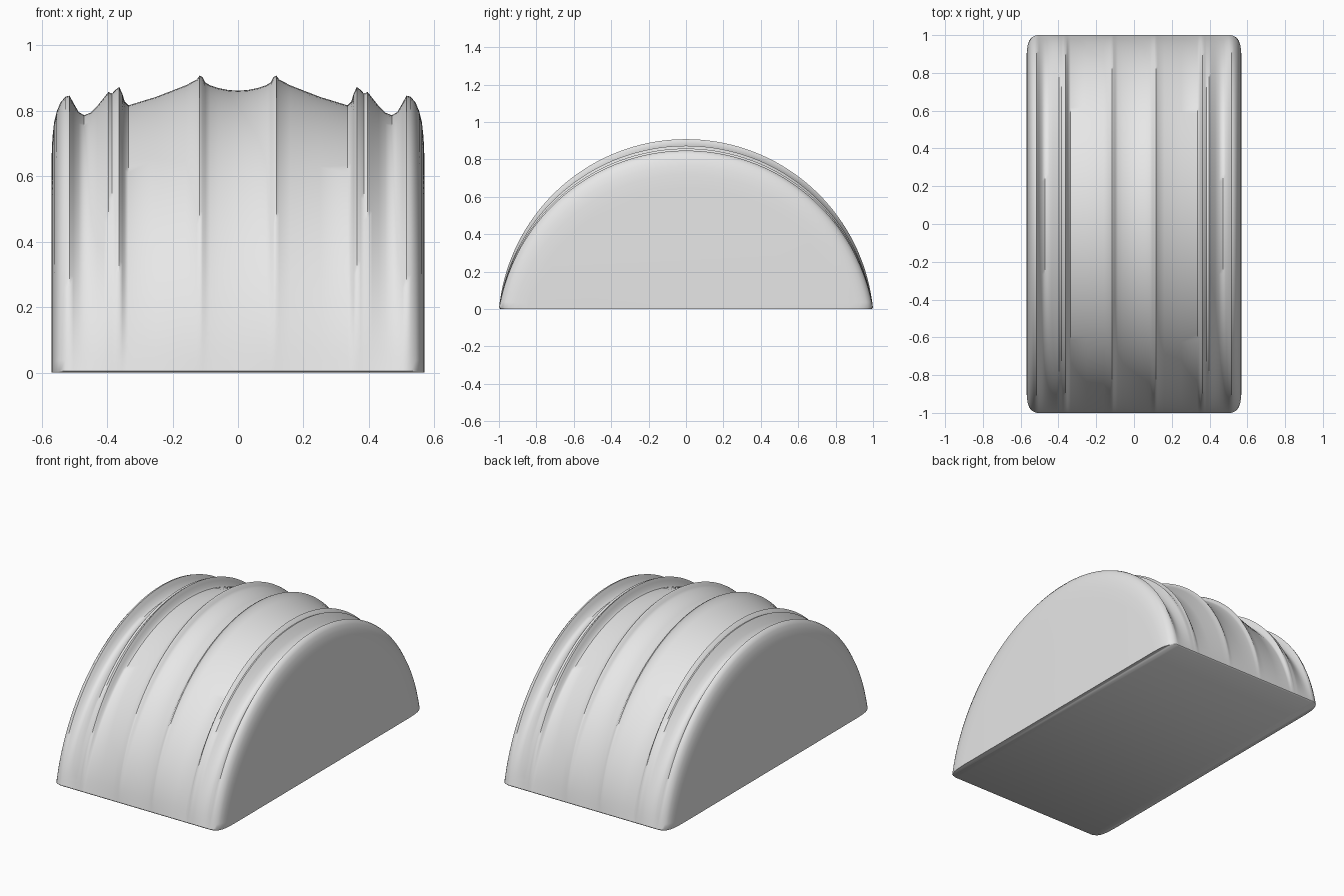
import bpy, bmesh, math

cube = bpy.data.objects.get("Cube")
if cube:
    bpy.data.objects.remove(cube, do_unlink=True)

ARC_STEPS = 72

# Crest heights across one half, from the middle valley to the outer ridge
CREST = [(0, .862), (.03, .864), (.06, .87), (.085, .878), (.1, .887),
         (.108, .903), (.117, .908), (.126, .896), (.16, .878), (.25, .843),
         (.335, .817), (.346, .828), (.353, .852), (.363, .873), (.375, .864),
         (.385, .853), (.396, .858), (.41, .84), (.43, .815), (.45, .795),
         (.47, .787), (.487, .797), (.503, .825), (.515, .847)]
# Rounded shoulder into the end wall: x, crest height, half length
SHOULDER = [(.528, .843, .995), (.543, .825, .987), (.554, .798, .972),
            (.562, .765, .95), (.567, .72, .92), (.57, .65, .86)]

half = [(x, h, 1.0) for x, h in CREST] + SHOULDER
sections = [(-x, h, w) for x, h, w in reversed(half[1:])] + half


def arch(bm, x, height, width):
    """Circular arc standing on the ground with a small turned-in foot."""
    radius = (width ** 2 + height ** 2) / (2 * height)
    sweep = 2 * math.atan(height / width)
    ring = [bm.verts.new((x, -width + .006, 0))]
    for i in range(ARC_STEPS + 1):
        t = sweep * (2 * i / ARC_STEPS - 1)
        z = radius * math.cos(t) - radius + height
        ring.append(bm.verts.new((x, radius * math.sin(t), max(z, .006))))
    ring.append(bm.verts.new((x, width - .006, 0)))
    return ring


# Ridged arched body with end walls and flat underside
bm = bmesh.new()
rings = [arch(bm, *s) for s in sections]
for a, b in zip(rings, rings[1:]):
    for i in range(len(a)):
        j = (i + 1) % len(a)
        bm.faces.new((a[i], a[j], b[j], b[i]))
bm.faces.new(rings[0])
bm.faces.new(reversed(rings[-1]))
bmesh.ops.recalc_face_normals(bm, faces=bm.faces)

mesh = bpy.data.meshes.new("ridged_arch_body")
bm.to_mesh(mesh)
bm.free()
body = bpy.data.objects.new("ridged_arch_body", mesh)
bpy.context.collection.objects.link(body)

# Plain light grey
grey = bpy.data.materials.new("light_grey")
grey.use_nodes = True
color = (.8, .8, .8, 1)
grey.diffuse_color = color
grey.node_tree.nodes["Principled BSDF"].inputs["Base Color"].default_value = color
mesh.materials.append(grey)

bpy.ops.object.select_all(action="DESELECT")
body.select_set(True)
bpy.context.view_layer.objects.active = body
bpy.ops.object.shade_smooth_by_angle(angle=math.radians(50))
